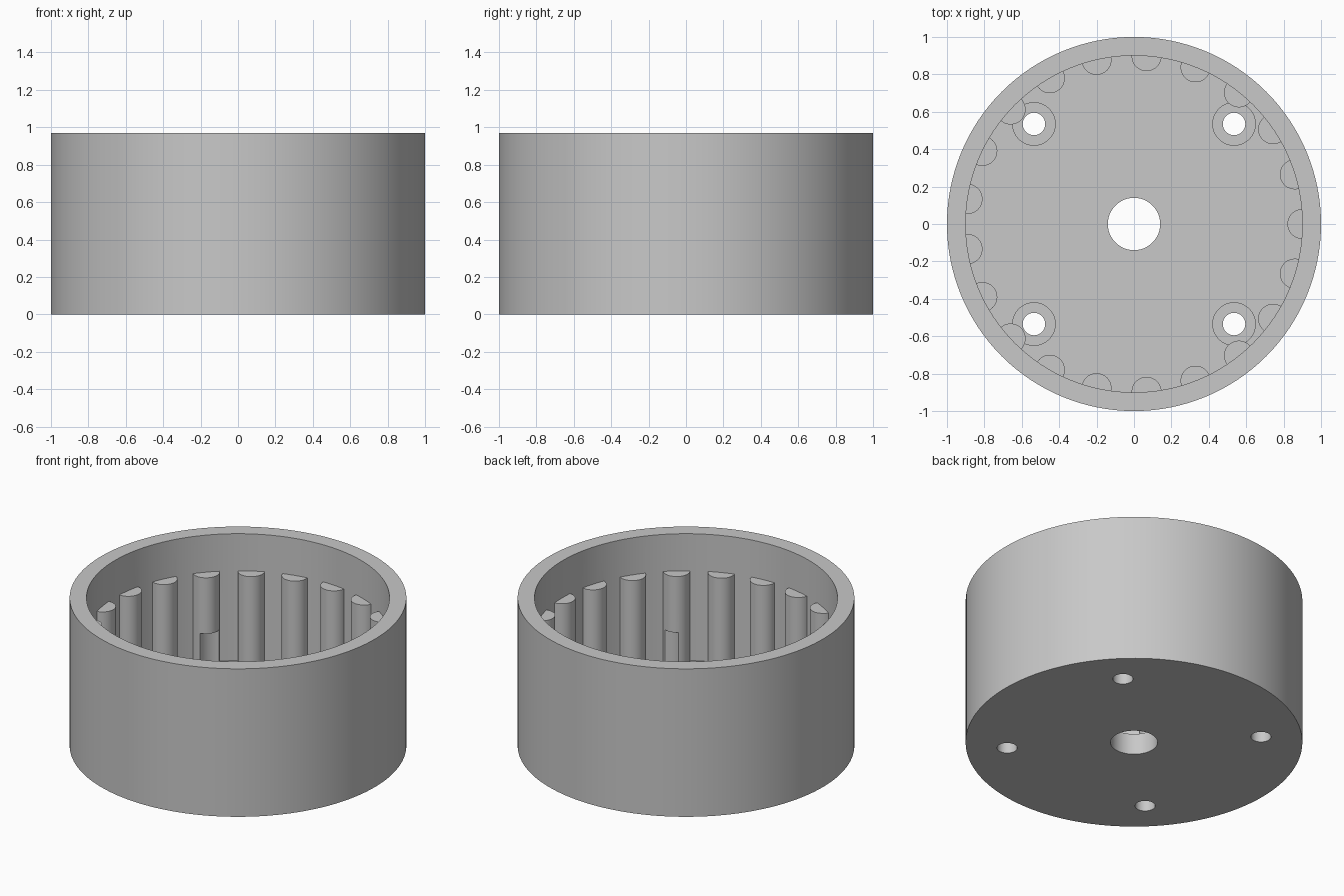
import bpy, bmesh, math
from mathutils import Matrix

if "Cube" in bpy.data.objects:
    bpy.data.objects.remove(bpy.data.objects["Cube"])

grey = bpy.data.materials.new("plain_grey")
grey.diffuse_color = (0.58, 0.58, 0.58, 1)
grey.use_nodes = True
grey.node_tree.nodes["Principled BSDF"].inputs["Base Color"].default_value = grey.diffuse_color


def cylinders(name, specs, segments):
    """One object holding separate cylinders, each given as (x, y, radius, z0, z1)."""
    bm = bmesh.new()
    for x, y, r, z0, z1 in specs:
        bmesh.ops.create_cone(bm, cap_ends=True, segments=segments,
                              radius1=r, radius2=r, depth=z1 - z0,
                              matrix=Matrix.Translation((x, y, (z0 + z1) / 2)))
    mesh = bpy.data.meshes.new(name)
    bm.to_mesh(mesh)
    bm.free()
    mesh.materials.append(grey)
    obj = bpy.data.objects.new(name, mesh)
    bpy.context.collection.objects.link(obj)
    return obj


def combine(target, tool, operation):
    """Apply a boolean and discard the tool object."""
    mod = target.modifiers.new(operation.lower(), 'BOOLEAN')
    mod.operation = operation
    mod.solver = 'EXACT'
    mod.object = tool
    tool.hide_render = True
    bpy.context.view_layer.objects.active = target
    bpy.ops.object.modifier_apply(modifier=mod.name)
    bpy.data.objects.remove(tool)


HEIGHT, FLOOR, PIN_TOP = 0.97, 0.138, 0.727
corners = [(sx * 0.535, sy * 0.535) for sx in (-1, 1) for sy in (-1, 1)]

# Cup-shaped housing
housing = cylinders("ring_gear_housing", [(0, 0, 1.0, 0, HEIGHT)], 128)
combine(housing, cylinders("cavity", [(0, 0, 0.9, FLOOR, 1.2)], 128), 'DIFFERENCE')

# 21 round teeth, half sunk into the inner wall
angles = [i * math.tau / 21 for i in range(21)]
teeth = [(0.9 * math.cos(a), 0.9 * math.sin(a), 0.08, 0.06, PIN_TOP) for a in angles]
combine(housing, cylinders("teeth", teeth, 48), 'UNION')

# Screw head recesses, which also bite into the nearby teeth
recesses = [(x, y, 0.114, 0.07, 0.36) for x, y in corners]
combine(housing, cylinders("screw_recesses", recesses, 48), 'DIFFERENCE')

# Screw holes and central shaft hole
holes = [(x, y, 0.06, -0.1, 0.3) for x, y in corners] + [(0, 0, 0.14, -0.1, 0.3)]
combine(housing, cylinders("through_holes", holes, 48), 'DIFFERENCE')

# Smooth round walls with sharp rims
bpy.ops.object.select_all(action='DESELECT')
housing.select_set(True)
bpy.context.view_layer.objects.active = housing
bpy.ops.object.shade_smooth_by_angle(angle=math.radians(30))
